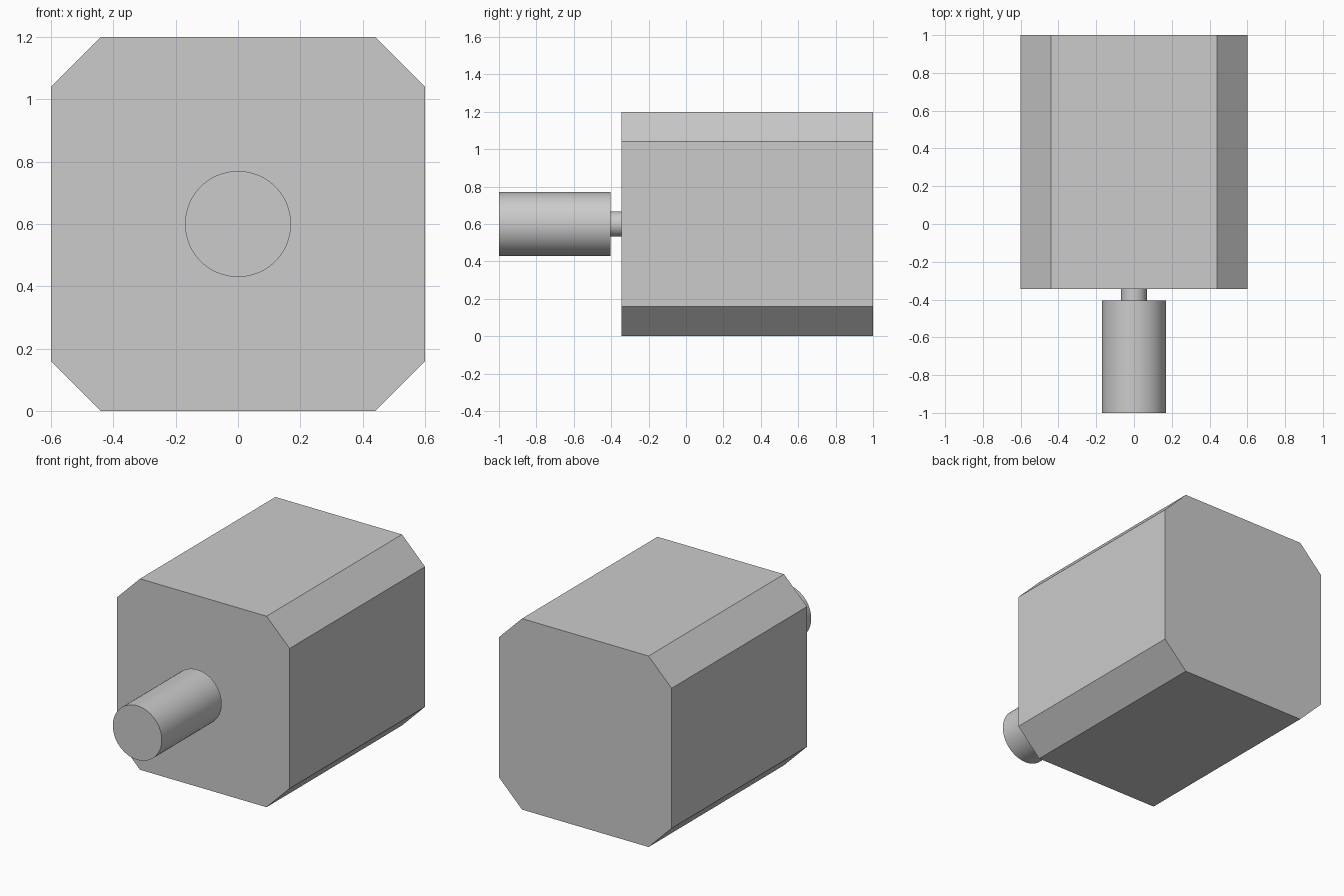
import bpy, bmesh
from math import radians
from mathutils import Matrix, Vector

cube = bpy.data.objects.get("Cube")
if cube:
    bpy.data.objects.remove(cube, do_unlink=True)

grey = bpy.data.materials.new("plain_grey")
grey.use_nodes = True
colour = (0.6, 0.6, 0.6, 1)
grey.diffuse_color = colour
grey.node_tree.nodes["Principled BSDF"].inputs["Base Color"].default_value = colour

HALF, CUT, MID = 0.6, 0.16, 0.6
FACE, GAP, TIP, BACK = -0.345, -0.405, -1.0, 1.0


def finish(name, bm):
    bmesh.ops.recalc_face_normals(bm, faces=bm.faces)
    mesh = bpy.data.meshes.new(name)
    bm.to_mesh(mesh)
    bm.free()
    mesh.materials.append(grey)
    obj = bpy.data.objects.new(name, mesh)
    bpy.context.collection.objects.link(obj)
    return obj


def rod(name, radius, y0, y1):
    bm = bmesh.new()
    place = Matrix.Translation((0, (y0 + y1) / 2, MID)) @ Matrix.Rotation(radians(90), 4, "X")
    bmesh.ops.create_cone(bm, cap_ends=True, segments=64, radius1=radius,
                          radius2=radius, depth=y1 - y0, matrix=place)
    obj = finish(name, bm)
    bpy.ops.object.select_all(action="DESELECT")
    obj.select_set(True)
    bpy.context.view_layer.objects.active = obj
    bpy.ops.object.shade_smooth_by_angle(angle=radians(30))


# Motor housing: square block with its long edges chamfered
bm = bmesh.new()
place = Matrix.Translation((0, (FACE + BACK) / 2, MID)) @ Matrix.Diagonal(
    (2 * HALF, BACK - FACE, 2 * HALF, 1))
bmesh.ops.create_cube(bm, size=1, matrix=place)
long_edges = [e for e in bm.edges if abs(e.verts[0].co.y - e.verts[1].co.y) > 0.1]
bmesh.ops.bevel(bm, geom=long_edges, offset=CUT, segments=1, affect="EDGES")
finish("motor_housing", bm)

# Narrow neck joining the housing to the thicker shaft
rod("shaft_neck", 0.068, GAP, FACE)
rod("output_shaft", 0.17, TIP, GAP)
